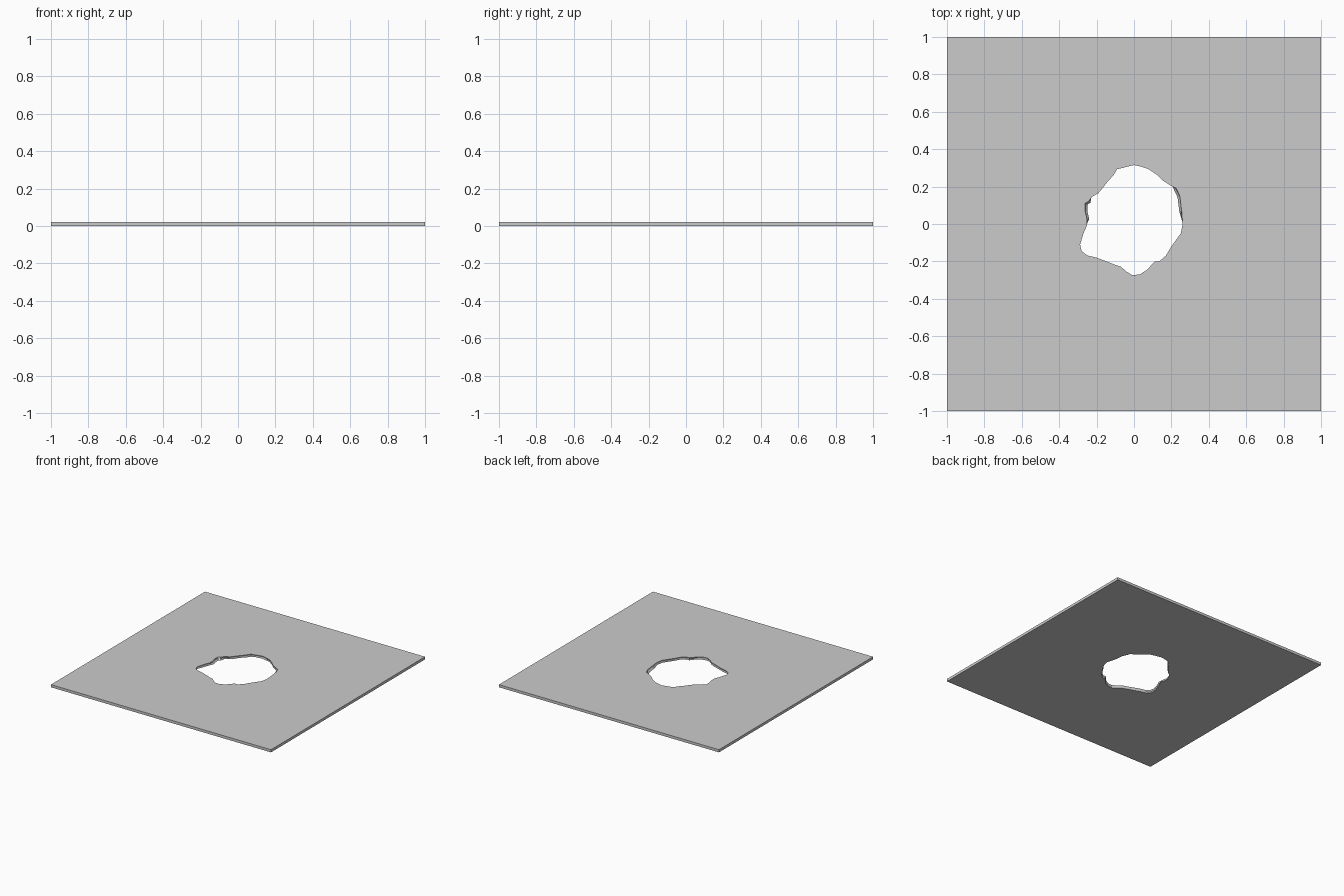
import bpy, bmesh, random

if "Cube" in bpy.data.objects:
    bpy.data.objects.remove(bpy.data.objects["Cube"])
random.seed(3)
H = 0.022

# Ragged hole outline at the top surface
hole = [(.26, 0), (.255, .07), (.245, .15), (.225, .192), (.205, .20), (.15, .235),
        (.12, .265), (.08, .292), (.045, .305), (0, .315), (-.05, .303), (-.09, .293),
        (-.11, .26), (-.14, .228), (-.165, .195), (-.19, .165), (-.225, .145),
        (-.245, .12), (-.262, .11), (-.262, .07), (-.252, .03), (-.252, -.01),
        (-.27, -.05), (-.288, -.11), (-.28, -.145), (-.25, -.168), (-.20, -.18),
        (-.16, -.195), (-.11, -.215), (-.07, -.228), (-.04, -.255), (-.01, -.273),
        (.03, -.27), (.07, -.245), (.11, -.20), (.135, -.20), (.17, -.17),
        (.20, -.12), (.225, -.085), (.25, -.05)]


def lower_scale(x, y):
    # The broken wall leans inward on the left and upper right, outward elsewhere
    if (x < -.24 and .02 < y < .13) or (x > .20 and .05 < y < .195):
        return 0.95
    return 1.0 + random.uniform(0.0, 0.025)


bm = bmesh.new()


def loop(points, z):
    vs = [bm.verts.new((x, y, z)) for x, y in points]
    es = [bm.edges.new((vs[i], vs[(i + 1) % len(vs)])) for i in range(len(vs))]
    return vs, es


def bridge(a, b):
    n = len(a)
    for i in range(n):
        j = (i + 1) % n
        bm.faces.new((a[i], a[j], b[j], b[i]))


square = [(-1, -1), (1, -1), (1, 1), (-1, 1)]
scales = [lower_scale(x, y) for x, y in hole]
low = [(x * s, y * s) for (x, y), s in zip(hole, scales)]
mid = [(x * (1 + s) / 2 * m, y * (1 + s) / 2 * m) for (x, y), s in zip(hole, scales)
       for m in [random.uniform(1.0, 1.02)]]

# Top and bottom sheets with the hole left open
outer_top, e1 = loop(square, H)
hole_top, e2 = loop(hole, H)
outer_low, e3 = loop(square, 0)
hole_low, e4 = loop(low, 0)
for edges in (e1 + e2, e3 + e4):
    bmesh.ops.triangle_fill(bm, edges=edges, use_beauty=True)

# Outer rim and jagged hole wall
bridge(outer_low, outer_top)
hole_mid, _ = loop(mid, H * 0.5)
bridge(hole_top, hole_mid)
bridge(hole_mid, hole_low)
bmesh.ops.recalc_face_normals(bm, faces=bm.faces)

mesh = bpy.data.meshes.new("broken_panel")
bm.to_mesh(mesh)
bm.free()
bpy.context.collection.objects.link(bpy.data.objects.new("broken_panel", mesh))
